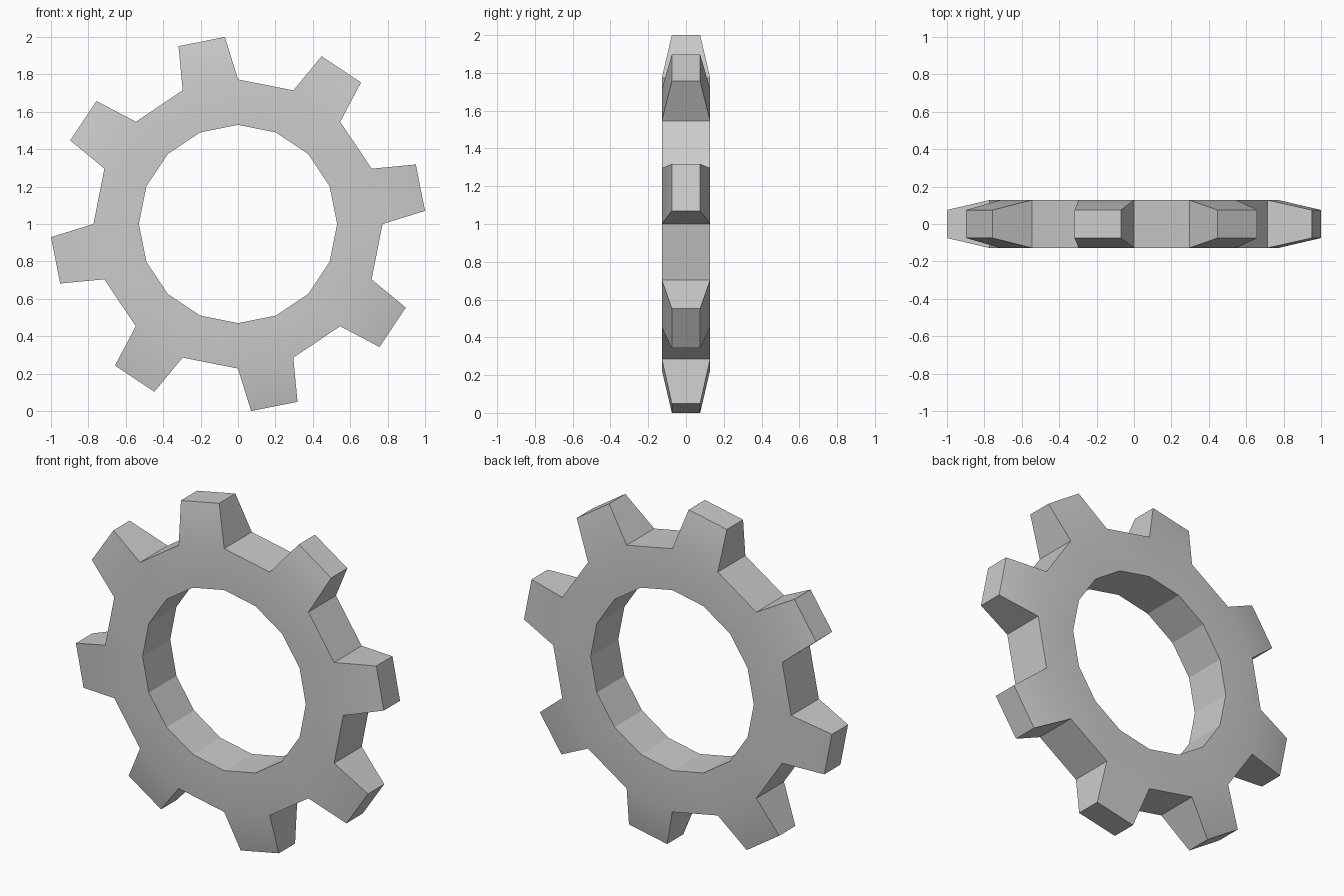
import bpy, bmesh, math

if "Cube" in bpy.data.objects:
    bpy.data.objects.remove(bpy.data.objects["Cube"])

SIDES = 16                       # ring segments; every second one carries a tooth
STEP = math.tau / SIDES
R_IN, R_OUT, R_TIP = 0.53, 0.773, 1.0025
HALF, HALF_TIP = 0.128, 0.075    # half depth of the ring and of the tooth tips
TIP_ANGLE = math.radians(7.25)   # half angle covered by a tooth tip

bm = bmesh.new()


def point(radius, angle, y):
    # angle is measured clockwise from straight up, seen from the front
    return bm.verts.new((radius * math.sin(angle), y, 1 + radius * math.cos(angle)))


def circle(radius, y):
    return [point(radius, i * STEP, y) for i in range(SIDES)]


in_f, in_b = circle(R_IN, -HALF), circle(R_IN, HALF)
out_f, out_b = circle(R_OUT, -HALF), circle(R_OUT, HALF)

for i in range(SIDES):
    j = (i + 1) % SIDES
    # ring segment: front, back and bore
    bm.faces.new((in_f[i], in_f[j], out_f[j], out_f[i]))
    bm.faces.new((in_b[i], out_b[i], out_b[j], in_b[j]))
    bm.faces.new((in_f[i], in_b[i], in_b[j], in_f[j]))
    base = (out_f[i], out_f[j], out_b[j], out_b[i])
    if i % 2 == 0:
        # plain rim between teeth
        bm.faces.new(base)
    else:
        # tapered tooth
        mid = (i + 0.5) * STEP
        a, b = mid - TIP_ANGLE, mid + TIP_ANGLE
        tip = [point(R_TIP, a, -HALF_TIP), point(R_TIP, b, -HALF_TIP),
               point(R_TIP, b, HALF_TIP), point(R_TIP, a, HALF_TIP)]
        for k in range(4):
            n = (k + 1) % 4
            bm.faces.new((base[k], base[n], tip[n], tip[k]))
        bm.faces.new(tip)

bmesh.ops.recalc_face_normals(bm, faces=bm.faces)
mesh = bpy.data.meshes.new("gear")
bm.to_mesh(mesh)
bm.free()

gear = bpy.data.objects.new("gear", mesh)
bpy.context.collection.objects.link(gear)
bpy.context.view_layer.objects.active = gear
gear.select_set(True)
# blend the tooth faces softly into the ring, keep all other edges sharp
bpy.ops.object.shade_smooth_by_angle(angle=math.radians(18))
